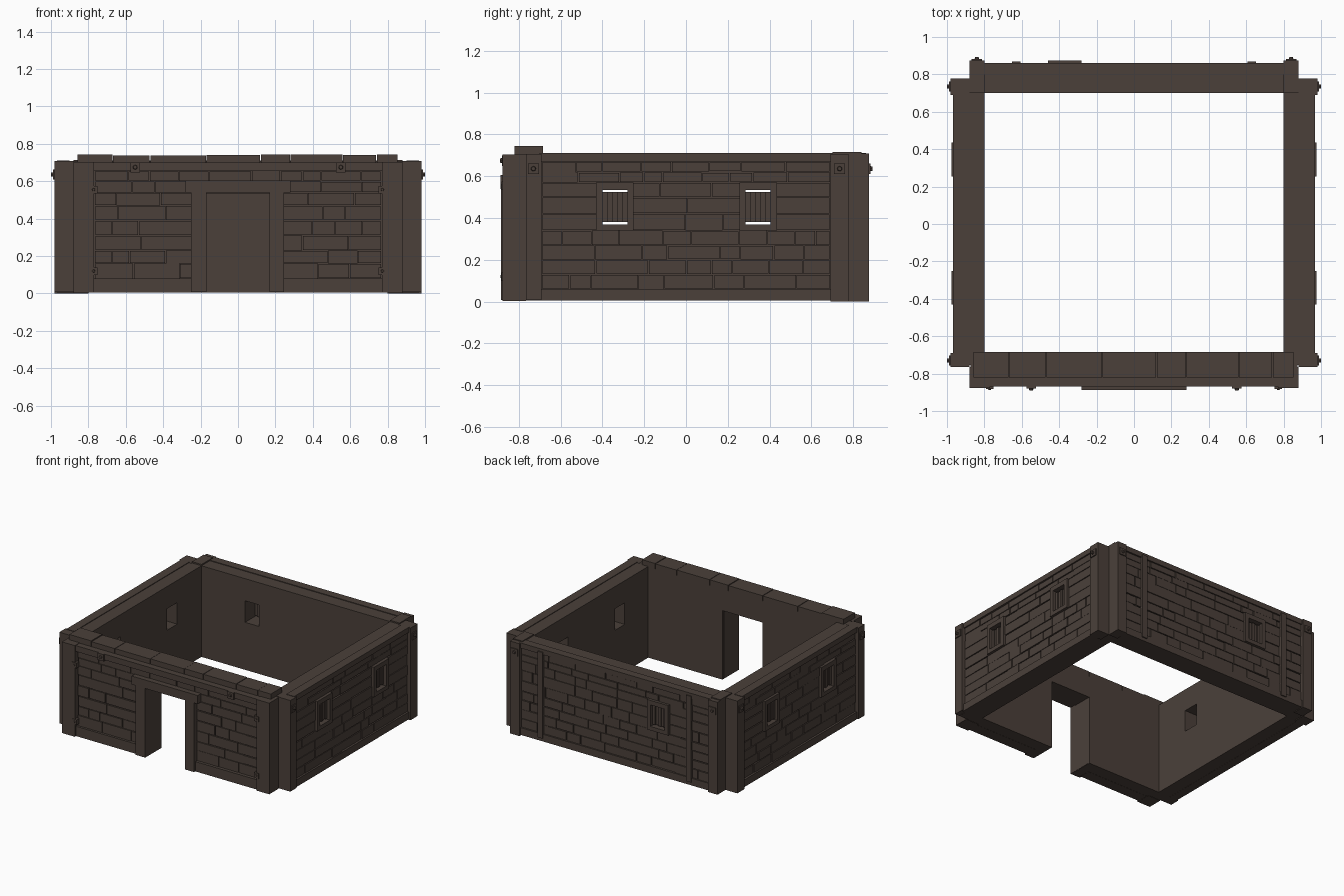
import bpy, bmesh, random
from mathutils import Matrix, Vector

if "Cube" in bpy.data.objects:
    bpy.data.objects.remove(bpy.data.objects["Cube"])

random.seed(4)
stone = bpy.data.materials.new("dark_brown_stone")
stone.diffuse_color = (0.070, 0.051, 0.042, 1)
stone.use_nodes = True
stone.node_tree.nodes["Principled BSDF"].inputs["Base Color"].default_value = stone.diffuse_color

# wall mappings: u runs along the wall, d points outward
MAPS = {
    "front": lambda u, d, z: Vector((u, -d, z)),
    "back": lambda u, d, z: Vector((u, d, z)),
    "right": lambda u, d, z: Vector((d, u, z)),
    "left": lambda u, d, z: Vector((-d, u, z)),
}


def add_box(bm, side, u0, u1, d0, d1, z0, z1):
    a, b = MAPS[side](u0, d0, z0), MAPS[side](u1, d1, z1)
    s = b - a
    bmesh.ops.create_cube(bm, size=1, matrix=Matrix.Translation((a + b) / 2)
                          @ Matrix.Diagonal((abs(s.x), abs(s.y), abs(s.z), 1)))


def add_bolt(bm, side, u, d0, d1, z, r):
    n = MAPS[side](0, 1, 0)
    rot = n.to_track_quat('Z', 'Y').to_matrix().to_4x4()
    c = MAPS[side](u, (d0 + d1) / 2, z)
    bmesh.ops.create_cone(bm, cap_ends=True, segments=8, radius1=r, radius2=r * 0.75,
                          depth=d1 - d0, matrix=Matrix.Translation(c) @ rot)


def finish(bm, name):
    me = bpy.data.meshes.new(name)
    bm.to_mesh(me)
    bm.free()
    me.materials.append(stone)
    ob = bpy.data.objects.new(name, me)
    bpy.context.collection.objects.link(ob)
    return ob


def boxes(name, side, items):
    bm = bmesh.new()
    for it in items:
        add_box(bm, side, *it)
    return finish(bm, name)


def core(side, u0, u1, d0, d1, z1, holes):
    # solid wall with openings cut through
    ob = boxes(side + "_wall_core", side, [(u0, u1, d0, d1, 0.006, z1)])
    cut = boxes("cutter", side, [(a, b, d0 - .1, d1 + .1, c, e) for a, b, c, e in holes])
    cut.hide_render = True
    m = ob.modifiers.new("openings", 'BOOLEAN')
    m.operation, m.object, m.solver = 'DIFFERENCE', cut, 'EXACT'
    bpy.context.view_layer.objects.active = ob
    bpy.ops.object.modifier_apply(modifier=m.name)
    bpy.data.objects.remove(cut, do_unlink=True)


def bricks(side, u0, u1, rows, d, blocked):
    # irregular courses, skipping blocked rectangles
    bm = bmesh.new()
    for z0, z1 in zip(rows, rows[1:]):
        spans, start = [], u0
        for a, b, c, e in sorted(blocked):
            if z0 < e - .001 and z1 > c + .001:
                spans.append((start, a))
                start = b
        spans.append((start, u1))
        for s, end in spans:
            u = s
            while u < end - .01:
                w = random.uniform(.09, .27)
                if end - u - w < .07:
                    w = end - u
                g = random.uniform(.001, .004)
                h = random.uniform(.0005, .004)
                add_box(bm, side, u + g, u + w - g, d - .01,
                        d + random.uniform(.009, .014), z0 + h, z1 - h)
                u += w
    finish(bm, side + "_bricks")


def window(side, c, d, tag):
    # surround frame
    boxes(f"{side}_window_frame_{tag}", side, [
        (c - .09, c - .06, d - .02, d + .03, .34, .57),
        (c + .06, c + .09, d - .02, d + .03, .34, .57),
        (c - .06, c + .06, d - .02, d + .03, .34, .37),
        (c - .06, c + .06, d - .02, d + .03, .535, .57)])
    # upright bars, alternately set back
    bars = []
    for i in range(5):
        o = .008 * (i % 2)
        bars.append((c - .06 + .024 * i, c - .036 + .024 * i, d - .025 - o, d + .008 - o, .38, .525))
    boxes(f"{side}_window_bars_{tag}", side, bars)


def hole(c):
    return (c - .06, c + .06, .37, .535)


def surround(c):
    return (c - .085, c + .085, .34, .57)


ROWS = [.06, .13, .20, .27, .34, .42, .50, .57, .62, .67]

# side walls
for side in ("right", "left"):
    wins = (-.34, .345)
    core(side, -.755, .77, .80, .945, .705, [hole(c) for c in wins])
    bricks(side, -.69, .69, ROWS, .945, [surround(c) for c in wins])
    boxes(side + "_rails", side, [(-.70, .70, .90, .967, .005, .06),
                                  (-.70, .70, .90, .967, .67, .71)])
    boxes(side + "_posts", side, [(-.765, -.69, .88, .98, .008, .707),
                                  (.69, .778, .88, .98, 0, .707)])
    for i, c in enumerate(wins):
        window(side, c, .945, i + 1)
    bm = bmesh.new()
    for u in (-.73, .735):
        add_box(bm, side, u - .026, u + .026, .95, .988, .61, .662)
        add_bolt(bm, side, u, .985, 1.0, .636, .013)
    finish(bm, side + "_bolt_plates")

# back wall
core("back", -.875, .875, .70, .843, .705, [hole(-.37)])
bricks("back", -.80, .80, ROWS, .843, [surround(-.37)])
boxes("back_rails", "back", [(-.81, .81, .80, .862, .005, .06),
                             (-.81, .81, .80, .862, .67, .71)])
boxes("back_posts", "back", [(-.88, -.80, .775, .875, 0, .708),
                             (.80, .88, .775, .875, 0, .708)])
boxes("back_pilasters", "back", [(s * .63 - .022, s * .63 + .022, .80, .87, .03, .69)
                                 for s in (-1, 1)])
window("back", -.37, .843, 1)
boxes("back_corner_caps", "back", [(-.88, -.80, .70, .84, .69, .715),
                                   (.80, .88, .70, .84, .69, .715)])
bm = bmesh.new()
for u in (-.84, .84):
    add_box(bm, "back", u - .028, u + .028, .85, .882, .61, .662)
    add_bolt(bm, "back", u, .88, .892, .636, .013)
finish(bm, "back_bolt_plates")

# front wall with doorway
core("front", -.875, .875, .685, .835, .70, [(-.17, .17, -.1, .535)])
bricks("front", -.765, .765, [.08, .16, .23, .31, .39, .47, .54, .60, .655], .835,
       [(-.235, .235, -.1, .60)])
boxes("front_rails", "front", [(-.78, -.24, .78, .865, .005, .08),
                               (.24, .78, .78, .865, .005, .08),
                               (-.78, .78, .78, .868, .655, .70)])
boxes("front_posts", "front", [(-.88, -.77, .765, .878, .004, .703),
                               (.77, .88, .765, .878, .004, .703)])
boxes("door_jambs", "front", [(-.25, -.168, .70, .885, .008, .54),
                              (.168, .245, .70, .885, .008, .54)])
boxes("door_lintel", "front", [(-.28, .28, .80, .888, .54, .605)])

# coping stones along the front wall top
edges = [-.86, -.67, -.47, -.17, .12, .28, .56, .74, .855]
boxes("front_coping", "front", [(a + .002, b - .002, .685, .82, .695, .738 + random.uniform(0, .006))
                                for a, b in zip(edges, edges[1:])])

# front plates and bolts
bm = bmesh.new()
for s in (-1, 1):
    add_box(bm, "front", s * .55 - .026, s * .55 + .026, .85, .88, .648, .70)
    add_bolt(bm, "front", s * .55, .878, .889, .675, .013)
    for z in (.555, .12):
        add_box(bm, "front", s * .772 - .02, s * .772 + .02, .85, .882, z - .02, z + .02)
        add_bolt(bm, "front", s * .772, .88, .887, z, .009)
finish(bm, "front_bolt_plates")
